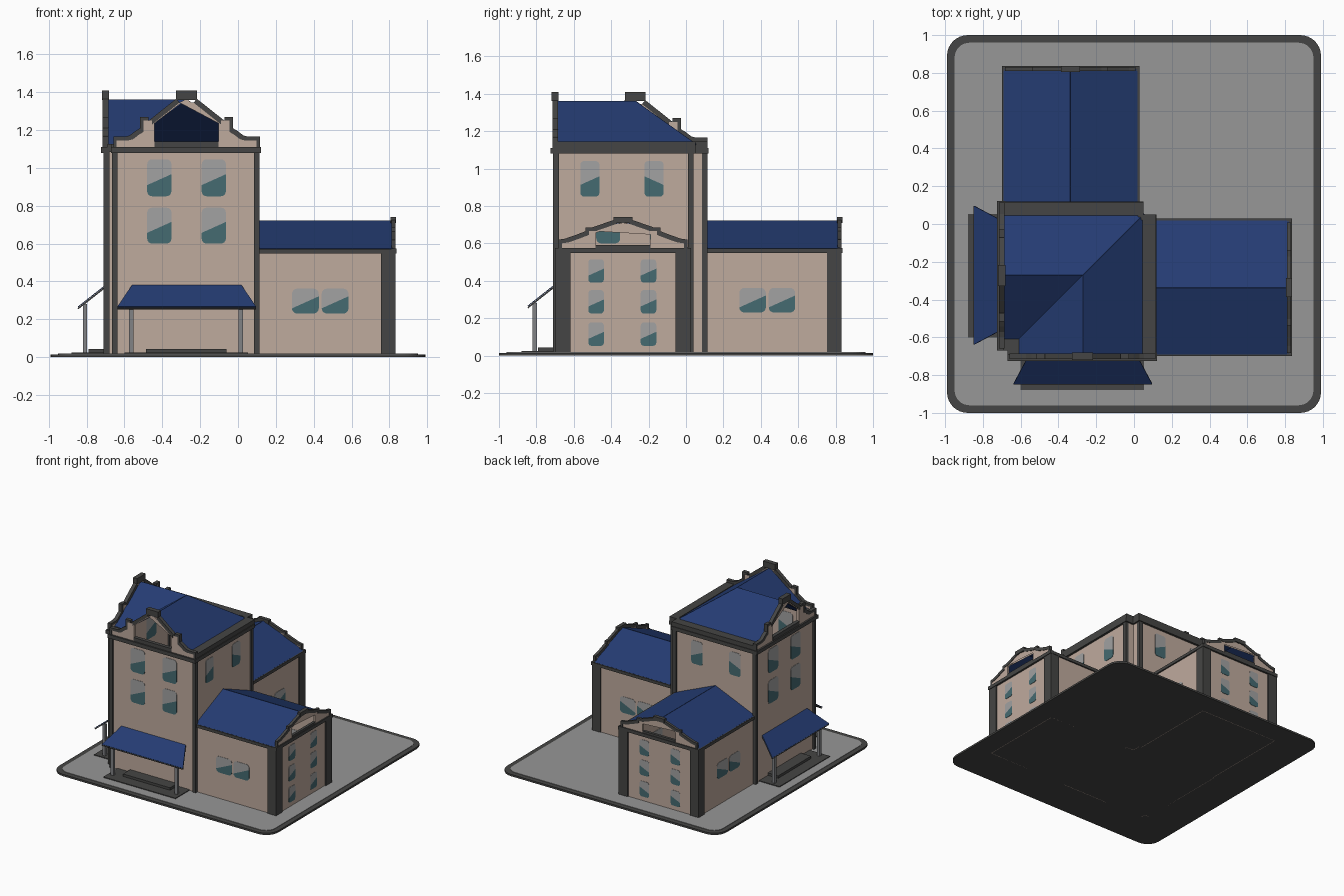
import bpy, bmesh, math
from mathutils import Matrix, Vector

if "Cube" in bpy.data.objects:
    bpy.data.objects.remove(bpy.data.objects["Cube"])


def material(name, r, g, b):
    m = bpy.data.materials.new(name)
    m.diffuse_color = (r, g, b, 1)
    m.use_nodes = True
    m.node_tree.nodes["Principled BSDF"].inputs["Base Color"].default_value = m.diffuse_color
    return m


TRIM = material("dark trim", 0.06, 0.06, 0.058)
WALL = material("beige wall", 0.52, 0.405, 0.34)
ROOF = material("blue roof", 0.018, 0.045, 0.17)
PAVE = material("grey paving", 0.31, 0.31, 0.31)
GLASS = material("teal glass", 0.06, 0.145, 0.165)
PANE = material("pale reflection", 0.36, 0.36, 0.36)
POST = material("grey post", 0.22, 0.225, 0.235)

# The house is symmetric about the diagonal x = y
SWAP = Matrix(((0, 1, 0, 0), (1, 0, 0, 0), (0, 0, 1, 0), (0, 0, 0, 1)))


def finish(name, bm, mats, twin=True, solid=0.0):
    for suffix in ("", "_twin") if twin else ("",):
        if suffix:
            bm.transform(SWAP)
            bmesh.ops.reverse_faces(bm, faces=bm.faces[:])
        me = bpy.data.meshes.new(name + suffix)
        bm.to_mesh(me)
        for m in mats:
            me.materials.append(m)
        ob = bpy.data.objects.new(name + suffix, me)
        bpy.context.collection.objects.link(ob)
        if solid:
            mod = ob.modifiers.new("thickness", "SOLIDIFY")
            mod.thickness, mod.offset = solid, 0
    bm.free()


def place(axis, u, v, w):
    return {"x": (w, u, v), "y": (u, w, v), "z": (u, v, w)}[axis]


def prism(name, pts, axis, lo, hi, mat, twin=True):
    bm = bmesh.new()
    f = bm.faces.new([bm.verts.new(place(axis, u, v, lo)) for u, v in pts])
    ext = bmesh.ops.extrude_face_region(bm, geom=[f], use_keep_orig=True)
    vs = [g for g in ext["geom"] if isinstance(g, bmesh.types.BMVert)]
    bmesh.ops.translate(bm, verts=vs, vec=place(axis, 0, 0, hi - lo))
    bmesh.ops.recalc_face_normals(bm, faces=bm.faces[:])
    finish(name, bm, [mat], twin)


def box(name, x0, x1, y0, y1, z0, z1, mat=TRIM, twin=True):
    prism(name, [(x0, y0), (x1, y0), (x1, y1), (x0, y1)], "z", z0, z1, mat, twin)


def sheet(name, faces, mat, out, solid=0.0):
    """Open faces, each turned towards the direction out."""
    bm = bmesh.new()
    for pts in faces:
        f = bm.faces.new([bm.verts.new(p) for p in pts])
        f.normal_update()
        if f.normal.dot(Vector(out)) < 0:
            f.normal_flip()
    finish(name, bm, [mat], solid=solid)


def wall(name, axis, w, pts, out):
    sheet(name, [[place(axis, u, v, w) for u, v in pts]], WALL, out, 0.004)


def rect(u0, u1, v0, v1):
    return [(u0, v0), (u1, v0), (u1, v1), (u0, v1)]


def rounded(u0, u1, v0, v1, r, n=5):
    pts = []
    for k, (cu, cv) in enumerate(rect(u0 + r, u1 - r, v0 + r, v1 - r)):
        for i in range(n + 1):
            a = math.pi * (1 + k / 2) + math.pi / 2 * i / n
            pts.append((cu + r * math.cos(a), cv + r * math.sin(a)))
    return pts


def window(name, axis, w, u0, u1, v0, v1, flip=1):
    """Plate through the wall, split by a slanted reflection line."""
    bm = bmesh.new()
    bm.faces.new([bm.verts.new(place(axis, u, v, w))
                  for u, v in rounded(u0, u1, v0, v1, 0.2 * (u1 - u0), 4)])
    mid = Vector(place(axis, (u0 + u1) / 2, v0 + 0.45 * (v1 - v0), w))
    nor = Vector(place(axis, -0.45 * flip, 1, 0))
    bmesh.ops.bisect_plane(bm, geom=bm.verts[:] + bm.edges[:] + bm.faces[:],
                           plane_co=mid, plane_no=nor)
    for f in bm.faces:
        f.material_index = int((f.calc_center_median() - mid).dot(nor) > 0)
    finish(name, bm, [GLASS, PANE], solid=0.009)


def gable(name, axis, c, lo, hi, half, hole, cap):
    """Open parapet gable with dark coping, sill bar and peak block."""
    base = half[0][1]

    def mirrored(h):
        return [(c + d, z) for d, z in h] + [(c - d, z) for d, z in reversed(h)]
    inner = [(d - 0.018, max(z - 0.02, base)) for d, z in half]
    hole_pts = [(c - d, z) for d, z in hole] + [(c + d, z) for d, z in reversed(hole[:-1])]
    prism(name, mirrored(inner) + hole_pts, axis, lo + 0.004, hi - 0.004, WALL)
    for s in (1, -1):
        prism(name + "_coping", [(c + s * d, z) for d, z in half]
              + [(c + s * d, z) for d, z in reversed(inner)], axis, lo, hi, TRIM)
    w = hole[0][0]
    prism(name + "_sill", rect(c - w, c + w, base, hole[0][1] + cap[2]), axis, lo, hi, TRIM)
    prism(name + "_peak", rect(c - half[-1][0], c + half[-1][0], cap[0], cap[1]),
          axis, lo - 0.004, hi + 0.004, TRIM)


# Base slab with dark rim and paved top
prism("base_slab", rounded(-0.99, 0.99, -1, 1, 0.11, 8), "z", 0, 0.015, TRIM, False)
prism("paving", rounded(-0.95, 0.95, -0.96, 0.96, 0.08, 8), "z", 0.01, 0.018, PAVE, False)

# Tower walls, with the inner side open towards the wing
wall("tower_front_wall", "y", -0.695, rect(-0.655, 0.1, 0, 1.1), (0, -1, 0))
wall("tower_side_wall", "x", 0.1,
     [(-0.695, 0), (-0.695, 1.1), (0.035, 1.1), (0.035, 0), (0.015, 0),
      (0.015, 0.57), (-0.337, 0.715), (-0.69, 0.57), (-0.69, 0)], (1, 0, 0))
wall("tower_outer_notch", "x", -0.655, rect(-0.695, -0.655, 0, 1.1), (-1, 0, 0))
wall("tower_inner_notch", "y", 0.035, rect(0.035, 0.1, 0, 1.1), (0, 1, 0))

# Tower corner strips
for x, y in ((0.085, -0.71), (-0.665, -0.71), (0.085, 0.01)):
    box("tower_corner_strip", x, x + 0.029, y, y + 0.03, 0.01, 1.09)

# Tower cornice and eave ledge
box("tower_front_cornice", -0.67, 0.121, -0.725, -0.68, 1.08, 1.11)
box("tower_side_cornice", 0.08, 0.12, -0.72, 0.05, 1.08, 1.11)
box("tower_inner_corner_cornice", 0.022, 0.1, 0.022, 0.05, 1.08, 1.145)
box("tower_outer_corner_cornice", -0.67, -0.6, -0.69, -0.6, 1.085, 1.125)
box("tower_eave_ledge", 0.045, 0.115, -0.69, 0.05, 1.105, 1.145)

# Tower windows
for u in (-0.48, -0.192):
    for z0, z1 in ((0.6, 0.79), (0.85, 1.045)):
        window("tower_front_window", "y", -0.695, u, u + 0.128, z0, z1)
for u, s in ((-0.565, 1), (-0.222, -1)):
    window("tower_side_window", "x", 0.1, u, u + 0.102, 0.85, 1.04, s)

# Tower gable and L-shaped roof
gable("tower_gable", "y", -0.272, -0.715, -0.685,
      [(0.387, 1.105), (0.387, 1.165), (0.325, 1.165), (0.3, 1.172), (0.27, 1.195),
       (0.245, 1.21), (0.245, 1.27), (0.2, 1.27), (0.2, 1.25), (0.055, 1.365)],
      [(0.17, 1.105), (0.17, 1.235), (0, 1.365)], (1.36, 1.408, 0.035))
C, TOP, SLOPE = -0.272, 1.36, 0.71


def roof_point(d, y):
    return (C + d, y, TOP - SLOPE * abs(d))


sheet("tower_roof", [[roof_point(0, -0.695), roof_point(0, C), roof_point(d, C + d),
                      roof_point(d, -0.695)] for d in (0.325, -0.38)],
      ROOF, (0, 0, 1), 0.006)

# Wing walls
W0, W1, END, WC = -0.685, 0.015, 0.82, -0.337
wall("wing_front_wall", "y", W0, rect(0.1, END, 0, 0.56), (0, -1, 0))
wall("wing_yard_wall", "y", W1, rect(0.1, END, 0, 0.56), (0, 1, 0))
wall("wing_end_wall", "x", END, rect(W0, W1, 0, 0.56), (1, 0, 0))

# Wing corner piers and cornice
for y in (-0.697, -0.055):
    box("wing_corner_pier", 0.755, 0.832, y, y + 0.08, 0.01, 0.555)
for y in (-0.7, 0.008):
    box("wing_eave_cornice", 0.1, 0.835, y, y + 0.02, 0.548, 0.572)
box("wing_end_cornice", 0.81, 0.837, -0.7, 0.028, 0.548, 0.575)

# Wing windows: a pair on each long side, six on the end
for y in (W0, W1):
    for u in (0.285, 0.442):
        window("wing_side_window", "y", y, u, u + 0.142, 0.23, 0.362)
for u in (-0.522, -0.242):
    for z in (0.052, 0.225, 0.39):
        window("wing_end_window", "x", END, u, u + 0.083, z, z + 0.125)

# Wing gable and roof
gable("wing_gable", "x", WC, 0.81, 0.832,
      [(0.345, 0.57), (0.345, 0.62), (0.31, 0.625), (0.26, 0.642), (0.2, 0.665),
       (0.2, 0.685), (0.165, 0.685), (0.05, 0.725)],
      [(0.148, 0.57), (0.148, 0.655), (0, 0.71)], (0.708, 0.74, 0.022))
sheet("wing_roof", [[(x, y, z) for x, y, z in
                     ((0.1, WC, 0.72), (0.82, WC, 0.72), (0.82, e, 0.57), (0.1, e, 0.57))]
                    for e in (-0.69, 0.018)], ROOF, (0, 0, 1), 0.006)

# Porch: slab, step, posts, beam and sloping canopy
box("porch_slab", -0.6, 0.052, -0.88, -0.69, 0.01, 0.024)
box("porch_step", -0.485, -0.06, -0.79, -0.69, 0.02, 0.044)
for x in (-0.563, 0.015):
    box("porch_post", x - 0.012, x + 0.012, -0.82, -0.797, 0.02, 0.28, POST)
sheet("porch_canopy", [[(-0.56, -0.7, 0.38), (0.018, -0.7, 0.38),
                        (0.096, -0.846, 0.265), (-0.638, -0.846, 0.265)]],
      ROOF, (0, 0, 1), 0.004)
sheet("porch_canopy_underside", [[(-0.56, -0.7, 0.371), (0.018, -0.7, 0.371),
                                  (0.096, -0.846, 0.256), (-0.638, -0.846, 0.256)]],
      TRIM, (0, 0, -1), 0.008)
